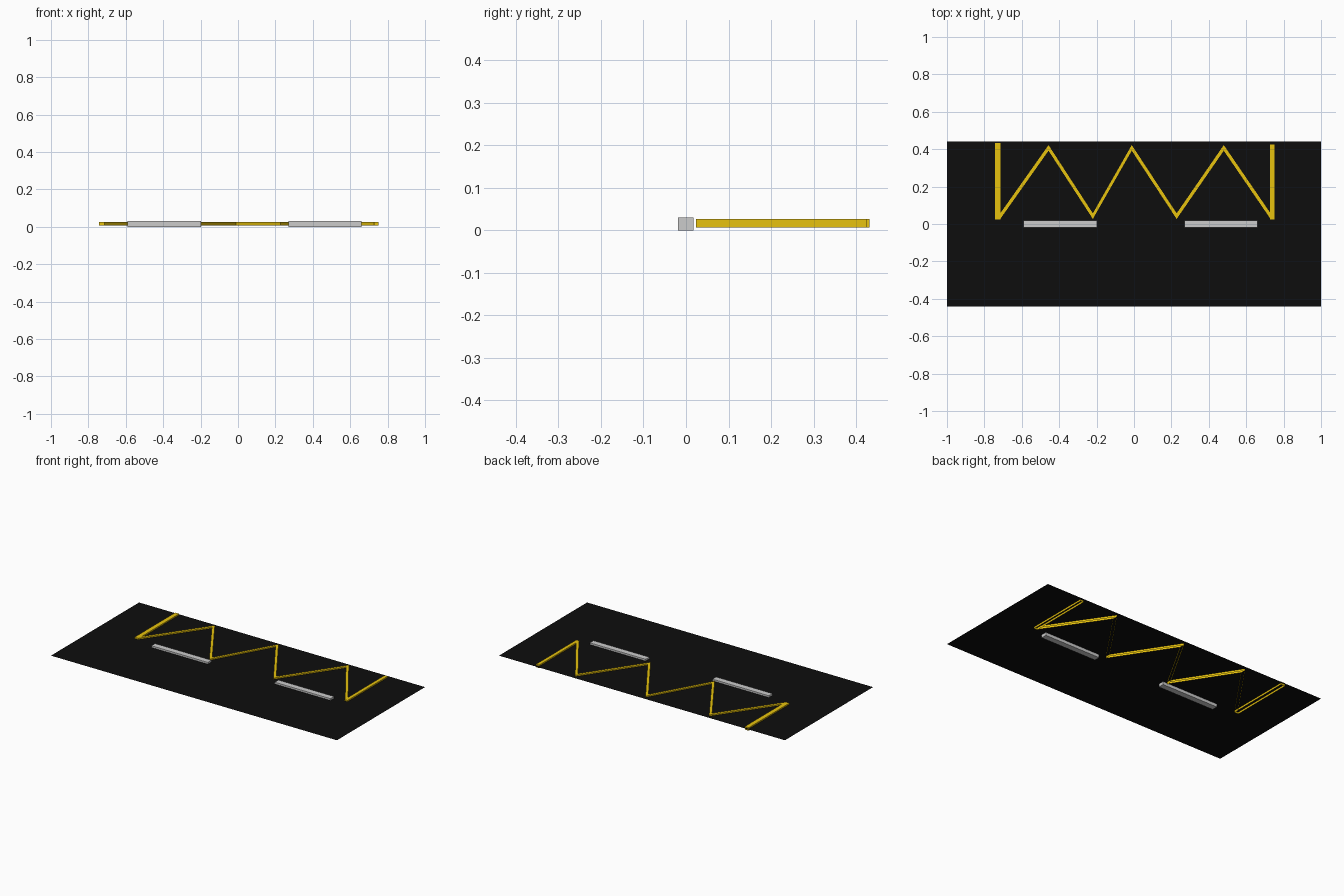
import bpy, bmesh

if "Cube" in bpy.data.objects:
    bpy.data.objects.remove(bpy.data.objects["Cube"])

def material(name, color):
    m = bpy.data.materials.new(name)
    m.diffuse_color = color
    m.use_nodes = True
    m.node_tree.nodes["Principled BSDF"].inputs["Base Color"].default_value = m.diffuse_color
    return m

yellow = material("yellow", (0.8, 0.54, 0.004, 1))
black = material("black", (0.004, 0.004, 0.004, 1))

def finish(name, bm, mat=None):
    me = bpy.data.meshes.new(name)
    bm.to_mesh(me)
    bm.free()
    if mat:
        me.materials.append(mat)
    ob = bpy.data.objects.new(name, me)
    bpy.context.collection.objects.link(ob)
    return ob

def prism(name, outline, z0, z1, mat=None, open_bottom=False):
    """Extrude a flat outline from z0 up to z1."""
    bm = bmesh.new()
    base = bm.faces.new([bm.verts.new((x, y, z0)) for x, y in outline])
    ext = bmesh.ops.extrude_face_region(bm, geom=[base], use_keep_orig=True)
    top = [v for v in ext["geom"] if isinstance(v, bmesh.types.BMVert)]
    bmesh.ops.translate(bm, verts=top, vec=(0, 0, z1 - z0))
    bmesh.ops.recalc_face_normals(bm, faces=bm.faces)
    if open_bottom:
        bmesh.ops.delete(bm, geom=[base], context='FACES_ONLY')
    return finish(name, bm, mat)

def rect(x0, x1, y0, y1):
    return [(x0, y0), (x1, y0), (x1, y1), (x0, y1)]

# Ground sheet: a single upward face cutting through the markings
bm = bmesh.new()
bm.faces.new([bm.verts.new((x, y, 0.019)) for x, y in rect(-1, 1, -0.44, 0.44)])
finish("ground_sheet", bm, black)

# Grey stop blocks
prism("left_stop_block", rect(-0.592, -0.198, -0.019, 0.018), 0, 0.03)
prism("right_stop_block", rect(0.27, 0.66, -0.019, 0.018), 0, 0.03)

# Yellow side lines, open underneath
Z = (0.007, 0.027)
prism("left_side_line", rect(-0.742, -0.714, 0.025, 0.432), *Z, yellow, True)
prism("right_side_line", rect(0.728, 0.75, 0.023, 0.425), *Z, yellow, True)

# Zigzag line, one mitred strip per stroke, open underneath
xs = [-0.715, -0.457, -0.22, -0.012, 0.228, 0.48, 0.73]
pts = [(x, 0.407 if i % 2 else 0.042) for i, x in enumerate(xs)]
H = 0.015
for i, (a, b) in enumerate(zip(pts, pts[1:])):
    outline = [(a[0], a[1] - H), (b[0], b[1] - H), (b[0], b[1] + H), (a[0], a[1] + H)]
    prism(f"zigzag_stroke_{i + 1}", outline, *Z, yellow, True)
